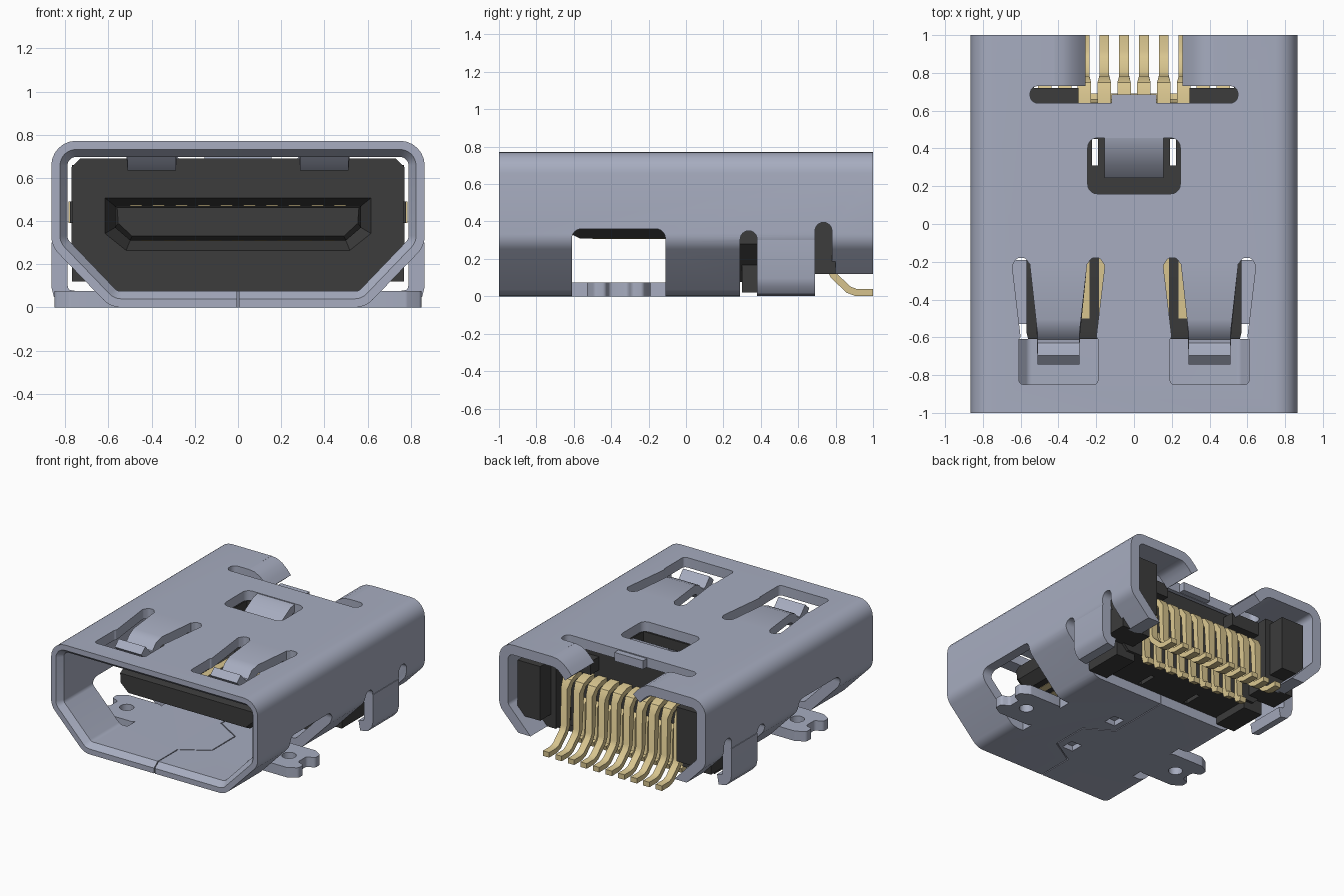
import bpy, bmesh, math
from mathutils import Vector

if "Cube" in bpy.data.objects:
    bpy.data.objects.remove(bpy.data.objects["Cube"], do_unlink=True)


def material(name, rgb):
    m = bpy.data.materials.new(name)
    m.use_nodes = True
    m.diffuse_color = (*rgb, 1)
    b = m.node_tree.nodes["Principled BSDF"]
    b.inputs["Base Color"].default_value = (*rgb, 1)
    b.inputs["Roughness"].default_value = 0.5
    return m


STEEL = material("steel grey", (0.385, 0.415, 0.525))
BLACK = material("black plastic", (0.045, 0.045, 0.045))
GOLD = material("contact gold", (0.69, 0.56, 0.275))
made = []


def rounded(pts, r, seg=6):
    """Replace each corner of a polygon by an arc of radius r."""
    out, n = [], len(pts)
    for i in range(n):
        p = Vector(pts[i])
        a, b = Vector(pts[i - 1]) - p, Vector(pts[(i + 1) % n]) - p
        half = a.angle(b) / 2
        d = min(r / math.tan(half), 0.49 * a.length, 0.49 * b.length)
        rad = d * math.tan(half)
        a.normalize(), b.normalize()
        c = p + (a + b).normalized() * rad / math.sin(half)
        s, e = p + a * d - c, p + b * d - c
        turn = s.angle_signed(e)
        for k in range(seg + 1):
            t = -turn * k / seg
            out.append((c.x + s.x * math.cos(t) - s.y * math.sin(t),
                        c.y + s.x * math.sin(t) + s.y * math.cos(t)))
    return out


def ribbon(path, t):
    """Outline of a strip of thickness t around a path."""
    P = [Vector(p) for p in path]
    left, right = [], []
    for i, p in enumerate(P):
        d0 = (p - P[i - 1]).normalized() if i else (P[1] - p).normalized()
        d1 = (P[i + 1] - p).normalized() if i < len(P) - 1 else d0
        m = (d0 + d1).normalized()
        n = Vector((-m.y, m.x)) * (t / 2 / max(m.dot(d0), 0.5))
        left.append(tuple(p + n))
        right.append(tuple(p - n))
    return left + right[::-1]


def place(axis, u, v, w):
    return {"x": (w, u, v), "y": (u, w, v), "z": (u, v, w)}[axis]


def loft(name, rings, mat, closed=False):
    bm = bmesh.new()
    R = [[bm.verts.new(p) for p in ring] for ring in rings]
    n = len(R[0])
    for a, b in zip(R, R[1:] + (R[:1] if closed else [])):
        for i in range(n):
            j = (i + 1) % n
            bm.faces.new((a[i], a[j], b[j], b[i]))
    if not closed:
        bm.faces.new(R[0])
        bm.faces.new(R[-1])
    bmesh.ops.recalc_face_normals(bm, faces=bm.faces)
    me = bpy.data.meshes.new(name)
    bm.to_mesh(me)
    bm.free()
    o = bpy.data.objects.new(name, me)
    bpy.context.collection.objects.link(o)
    if mat:
        me.materials.append(mat)
        made.append(o)
    return o


def prism(name, pts, axis, lo, hi, mat=None):
    return loft(name, [[place(axis, u, v, w) for u, v in pts] for w in (lo, hi)], mat)


def rect(a, b, c, d):
    return [(a, c), (b, c), (b, d), (a, d)]


def box(name, x, y, z, mat=None):
    return prism(name, rect(*x, *y), "z", *z, mat)


def cut(target, cutters):
    for c in cutters:
        c.hide_render = True
        m = target.modifiers.new("cut", "BOOLEAN")
        m.operation, m.solver, m.object = "DIFFERENCE", "EXACT", c
    dg = bpy.context.evaluated_depsgraph_get()
    me = bpy.data.meshes.new_from_object(target.evaluated_get(dg))
    target.modifiers.clear()
    target.data = me
    for c in cutters:
        bpy.data.objects.remove(c, do_unlink=True)


def mirrored(s, pts):
    return [(s * u, v) for u, v in pts]


def symmetric(half, y):
    return [(x, y, z) for x, z in half + [(-x, z) for x, z in half[::-1]]]


# Shell: hollow tube with a lead-in chamfer at the mouth
T = 0.075


def shell_ring(t, y):
    k = t * math.tan(math.pi / 8)
    half = [(0.59 - k, t), (0.865 - t, 0.285 + k), (0.865 - t, 0.772 - t)]
    pts = half + [(-x, z) for x, z in half[::-1]]
    return [(x, y, z) for x, z in rounded(pts, 0.115 - t)]


shell = loft("shell", [shell_ring(0, -1), shell_ring(0, 1), shell_ring(T, 1),
                       shell_ring(T, -0.955), shell_ring(0.04, -1)], STEEL, closed=True)
cutters = [
    prism("c", rounded(rect(-0.55, 0.55, 0.64, 0.73), 0.04), "z", 0.5, 1),        # rear top slot
    prism("c", rounded(rect(-0.42, 0.42, 0.7, 1.2), 0.01), "z", 0.45, 1),         # rear notch
    prism("c", rounded(rect(-0.245, 0.245, 0.16, 0.455), 0.05), "z", 0.5, 1),     # middle window
    box("c", (-1, 1), (0.29, 0.72), (-0.1, 0.3)),                                 # open underside
    box("c", (-1, 1), (0.77, 1.2), (-0.1, 0.12)),
    prism("c", rounded(rect(0.69, 0.78, -0.1, 0.395), 0.044), "x", -1, 1),
    prism("c", ribbon([(0, -1.1), (0, -0.72), (0.2, -0.6), (0.2, -0.32), (0, -0.2), (0, 0.5)], 0.007),
          "z", -0.1, 0.2),                                                        # floor seam
    box("c", (0.05, 0.14), (-0.61, -0.51), (-0.1, 0.04)),                         # floor dents
    box("c", (0.05, 0.14), (-0.15, -0.05), (-0.1, 0.04)),
]
for s in (1, -1):
    spring_hole = [(0.19, -0.85), (0.61, -0.85), (0.61, -0.61), (0.6, -0.6), (0.645, -0.22), (0.62, -0.18),
                   (0.575, -0.18), (0.552, -0.215), (0.248, -0.215), (0.225, -0.18), (0.18, -0.18),
                   (0.155, -0.22), (0.2, -0.6), (0.19, -0.61)]
    cutters += [
        prism("c", mirrored(s, rounded(spring_hole, 0.025, 3)), "z", 0.5, 1),
        prism("c", rounded(rect(-0.61, -0.11, -0.2, 0.36), 0.05), "x", s * 0.5, s * 1.1),
        prism("c", rounded(rect(0.29, 0.38, -0.1, 0.35), 0.044), "x", s * 0.6, s * 1.1),
    ]
cut(shell, cutters)

# Small tongue in the rear slot and the bent tab in the middle window
box("rear_slot_tongue", (-0.12, 0.12), (0.635, 0.685), (0.70, 0.765), STEEL)
prism("window_tab", ribbon([(0.46, 0.737), (0.42, 0.73), (0.33, 0.68), (0.265, 0.61)], 0.06),
      "x", -0.155, 0.155, STEEL)

for s, side in ((1, "left"), (-1, "right")):
    # Top spring: flush and narrowing, then a dip with the tip rising again
    path = [(-0.21, 0.7395), (-0.5, 0.7395), (-0.55, 0.722), (-0.595, 0.672), (-0.64, 0.667),
            (-0.67, 0.69), (-0.72, 0.745)]
    spring = prism(side + "_spring", ribbon(path, 0.065), "x", -1, 1, STEEL)
    for v in spring.data.vertices:
        k = min(max((v.co.y + 0.57) / 0.36, 0), 1)
        v.co.x = s * 0.4 + v.co.x * (0.112 + 0.04 * k)
    # Solder foot with a hole and a scalloped end
    foot = [(0.5, -0.53), (0.78, -0.53), (0.85, -0.49), (0.85, -0.43), (0.79, -0.41), (0.79, -0.31),
            (0.85, -0.29), (0.85, -0.23), (0.78, -0.19), (0.5, -0.19)]
    tab = prism(side + "_solder_foot", mirrored(s, rounded(foot, 0.025, 4)), "z", 0, T, STEEL)
    hole = [(s * 0.68 + 0.05 * math.cos(a * math.pi / 10), -0.36 + 0.05 * math.sin(a * math.pi / 10))
            for a in range(20)]
    cut(tab, [prism("c", hole, "z", -0.1, 0.2)])
    # Rear leg curling under
    leg = [(0.8275, 0.3), (0.8275, 0.10), (0.82, 0.07), (0.80, 0.047), (0.75, 0.0375)]
    prism(side + "_rear_leg", mirrored(s, ribbon(leg, T)), "y", 0.38, 0.69, STEEL)
    # Rear flap bent down beside the notch
    flap = [(0.425, 0.7345), (0.385, 0.73), (0.35, 0.712), (0.315, 0.68), (0.285, 0.645)]
    prism(side + "_rear_flap", mirrored(s, ribbon(flap, T)), "y", 0.73, 1, STEEL)
    # Plastic cheek behind the body, stepped
    box(side + "_cheek", sorted((s * 0.53, s * 0.77)), (0.6, 0.80), (0.12, 0.66), BLACK)
    box(side + "_cheek_step", sorted((s * 0.57, s * 0.76)), (0.80, 0.93), (0.22, 0.63), BLACK)
    box(side + "_pin_cover", sorted((s * 0.295, s * 0.56)), (0.6, 0.72), (0.56, 0.66), BLACK)
    # Side clip with a plastic nose
    box(side + "_side_clip", sorted((s * 0.765, s * 0.785)), (0.06, 0.29), (0.39, 0.49), GOLD)
    box(side + "_clip_nose", sorted((s * 0.765, s * 0.778)), (0.04, 0.06), (0.39, 0.49), BLACK)
    # Plastic rail under the body
    box(side + "_base_rail", sorted((s * 0.5, s * 0.66)), (0.30, 0.60), (0.02, 0.32), BLACK)

# Plastic body with a tapered recess around the tongue
half = [(0.57, 0.077), (0.772, 0.28), (0.772, 0.65), (0.73, 0.69)]
body = loft("body", [symmetric(half, 0.05), symmetric(half, 0.62)], BLACK)
mouth = [(0.52, 0.26), (0.62, 0.34), (0.62, 0.51)]
root = [(0.50, 0.31), (0.57, 0.37), (0.57, 0.47)]
cut(body, [loft("c", [symmetric(mouth, 0.04), symmetric(root, 0.16)], None),
           box("c", (-0.245, 0.245), (0.16, 0.455), (0.53, 0.8))]
    + [box("c", sorted((s * 0.19, s * 0.222)), (0.31, 0.45), (-0.1, 0.8)) for s in (1, -1)])

# Tongue with a softened tip
tip = [(0.49, 0.33), (0.555, 0.39), (0.56, 0.462)]
loft("tongue", [symmetric(tip, -0.61), symmetric(root, -0.57), symmetric(root, 0.2)], BLACK)

# Contacts on the tongue and the two rows of solder pins, wide at the bend and slim at the foot
PITCH = 0.105
upper = [(0.58, 0.50), (0.68, 0.50), (0.735, 0.48), (0.765, 0.43), (0.77, 0.15), (0.79, 0.11),
         (0.87, 0.035), (0.91, 0.02), (1.0, 0.02)]
lower = [(0.56, 0.32), (0.60, 0.315), (0.625, 0.28), (0.63, 0.08), (0.645, 0.03), (0.685, 0.02)]
for count, path, z, row in ((10, upper, 0.472, "upper"), (9, lower, 0.3105, "lower")):
    for i in range(count):
        x = (i - (count - 1) / 2) * PITCH
        pin = prism(f"{row}_pin_{i + 1}", ribbon(path, 0.038), "x", -1, 1, GOLD)
        for v in pin.data.vertices:
            v.co.x = x + v.co.x * (0.036 if v.co.y < 0.76 and v.co.z > 0.4 else 0.026)
        box(f"{row}_contact_{i + 1}", (x - 0.028, x + 0.028), (-0.5, 0.17), (z - 0.003, z + 0.003), GOLD)

# Smooth bends, keep sheet edges sharp
bpy.ops.object.select_all(action="DESELECT")
for o in made:
    o.select_set(True)
bpy.context.view_layer.objects.active = shell
bpy.ops.object.shade_smooth_by_angle(angle=math.radians(30))
